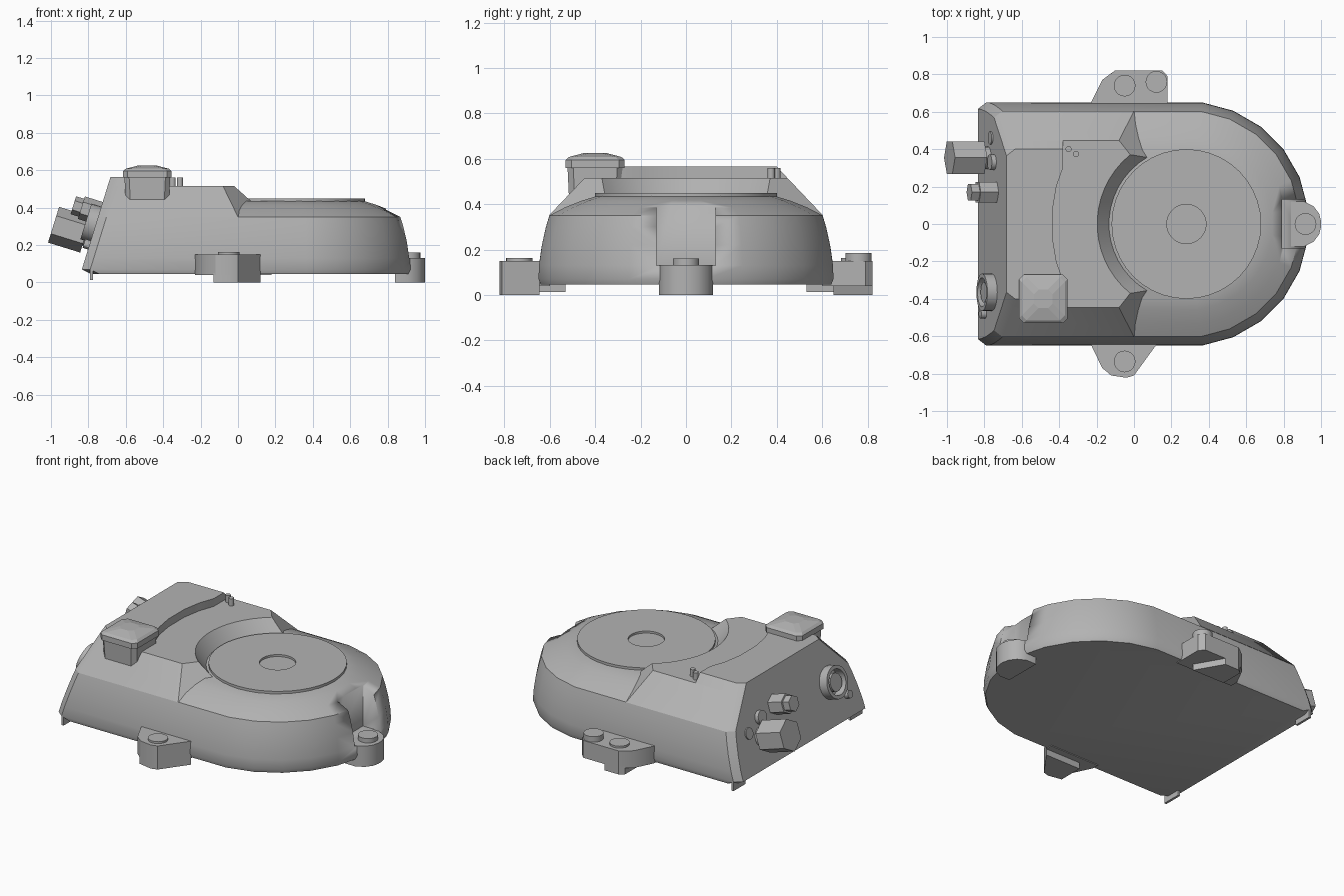
import bpy, bmesh, math
from mathutils import Vector, Matrix

if "Cube" in bpy.data.objects:
    bpy.data.objects.remove(bpy.data.objects["Cube"], do_unlink=True)

GREY = (0.45, 0.45, 0.45, 1)
mat = bpy.data.materials.new("cast grey")
mat.use_nodes = True
mat.diffuse_color = GREY
mat.node_tree.nodes["Principled BSDF"].inputs["Base Color"].default_value = GREY
mat.node_tree.nodes["Principled BSDF"].inputs["Roughness"].default_value = 0.6

CX = 0.28  # centre of the round end


def loft(name, rings, matrix=None, closed=False, angle=30):
    """Skin equal-length rings; cap the ends, or join last to first."""
    bm = bmesh.new()
    rows = [[bm.verts.new(p) for p in ring] for ring in rings]
    n = len(rows[0])
    pairs = list(zip(rows, rows[1:] + rows[:1])) if closed else list(zip(rows, rows[1:]))
    for a, b in pairs:
        for i in range(n):
            j = (i + 1) % n
            bm.faces.new((a[i], a[j], b[j], b[i]))
    if not closed:
        bm.faces.new(rows[0][::-1])
        bm.faces.new(rows[-1])
    bmesh.ops.recalc_face_normals(bm, faces=bm.faces)
    if matrix:
        bm.transform(matrix)
    me = bpy.data.meshes.new(name)
    bm.to_mesh(me)
    bm.free()
    me.materials.append(mat)
    ob = bpy.data.objects.new(name, me)
    bpy.context.scene.collection.objects.link(ob)
    bpy.ops.object.select_all(action='DESELECT')
    ob.select_set(True)
    bpy.context.view_layer.objects.active = ob
    bpy.ops.object.shade_smooth_by_angle(angle=math.radians(angle))
    return ob


def circle(r, z, n=24, x=0, y=0, turn=0):
    return [(x + r * math.cos(2 * math.pi * i / n + turn),
             y + r * math.sin(2 * math.pi * i / n + turn), z) for i in range(n)]


def prism(name, outline, z0, z1):
    return loft(name, [[(x, y, z) for x, y in outline] for z in (z0, z1)])


def box(name, x0, x1, y0, y1, z0, z1):
    return prism(name, [(x0, y0), (x1, y0), (x1, y1), (x0, y1)], z0, z1)


def pin(name, x, y, r, z0, z1):
    return loft(name, [circle(r, z, 20, x, y) for z in (z0, z1)])


def mirrored(half):
    """Close a half outline (y > 0) with its reflection."""
    return half + [(p[0], -p[1], *p[2:]) for p in reversed(half)]


def end_x(z):
    return -0.835 + (z - 0.07) * 0.31


# Main casing: stadium rings, wide at the base and domed at the round end
def stadium(z, r, xe):
    half = [(xe, r - 0.035, z), (xe + 0.045, r, z)]
    for k in range(6):
        a = math.radians(82.5 - 15 * k)
        half.append((CX + r * 1.008 * math.cos(a), r * 1.008 * math.sin(a), z))
    return mirrored(half)


levels = [(0.045, 0.64), (0.07, 0.65), (0.13, 0.648), (0.22, 0.635), (0.30, 0.617),
          (0.35, 0.602), (0.385, 0.535), (0.415, 0.46), (0.435, 0.395)]
casing = loft("casing", [stadium(z, r, -0.785 if z < 0.05 else end_x(z))
                         for z, r in levels], angle=35)

# Pocket above the end lug
cutter = box("pocket_cutter", 0.79, 1.1, -0.13, 0.13, 0.13, 0.7)
cutter.hide_render = True
mod = casing.modifiers.new("pocket", 'BOOLEAN')
mod.object = cutter
mod.solver = 'EXACT'
bpy.context.view_layer.objects.active = casing
bpy.ops.object.modifier_apply(modifier=mod.name)
bpy.data.objects.remove(cutter, do_unlink=True)


# Raised rear block with a conical bite around the disc
def block_ring(z, w, front, r, start, arc_z):
    xe = end_x(z)
    half = [(xe, w - 0.035, z), (xe + 0.045, w, z), (front, w, z)]
    for k in range(8):
        a = math.radians(start + (180 - start) * k / 7.5)
        half.append((CX + r * math.cos(a), r * math.sin(a), arc_z))
    return mirrored(half)


loft("rear_block", [block_ring(0.35, 0.604, 0.0, 0.41, 120, 0.43),
                    block_ring(0.515, 0.447, -0.08, 0.477, 129, 0.515)])


# Upper step on the rear block
def step_ring(z, w):
    xe = end_x(z)
    return mirrored([(xe, w - 0.035, z), (xe + 0.045, w, z), (-0.38, w, z),
                     (-0.38, 0.3, z), (-0.415, 0.2, z), (-0.435, 0.08, z)])


loft("upper_step", [step_ring(0.515, 0.447), step_ring(0.565, 0.4)])

# Round disc with a sunken centre hole
loft("disc", [circle(r, z, 40, CX) for r, z in
              ((0.4, 0.42), (0.4, 0.45), (0.105, 0.45), (0.105, 0.437))])

# Mounting lugs with pins
front = [(-0.23, -0.6), (-0.23, -0.645), (-0.17, -0.77), (-0.12, -0.81),
         (-0.04, -0.822), (0.0, -0.81), (0.12, -0.645), (0.12, -0.6)]
prism("front_lug", front, 0.04, 0.15)
prism("front_foot", [(-0.13, -0.645), (-0.13, -0.805), (-0.04, -0.822),
                     (0.0, -0.81), (0.12, -0.645)], 0, 0.05)
pin("front_pin", -0.05, -0.735, 0.058, 0.14, 0.162)
back = [(-0.23, 0.6), (-0.23, 0.65), (-0.17, 0.77), (-0.1, 0.822),
        (0.15, 0.822), (0.18, 0.79), (0.18, 0.6)]
prism("back_lug", back, 0.04, 0.15)
prism("back_foot", [(-0.13, 0.65), (-0.13, 0.8), (-0.1, 0.822), (0.0, 0.822), (0.1, 0.65)], 0, 0.05)
pin("back_pin", -0.05, 0.74, 0.058, 0.14, 0.162)
pin("back_tall_pin", 0.12, 0.76, 0.058, 0.14, 0.185)
prism("end_lug", mirrored([(0.84, 0.12), (0.91, 0.12), (0.96, 0.095), (0.99, 0.055),
                           (1.0, 0.015)]), 0, 0.132)
pin("end_pin", 0.917, 0, 0.058, 0.12, 0.16)

# Small lips under the square end
for side, y in (("left", 0.53), ("right", -0.65)):
    box(side + "_lip", -0.79, -0.775, y, y + 0.12, 0.012, 0.07)


# Capped box on the sloping shoulder
def chamfered(w, z, c=0.025):
    pts = [(w, w - c), (w - c, w), (c - w, w), (-w, w - c),
           (-w, c - w), (c - w, -w), (w - c, -w), (w, c - w)]
    return [(x - 0.485, y - 0.4, z) for x, y in pts]


loft("shoulder_box", [chamfered(w, z) for w, z in
                      ((0.115, 0.415), (0.122, 0.565))], angle=20)
loft("shoulder_cap", [chamfered(w, z) for w, z in
                      ((0.13, 0.56), (0.13, 0.595), (0.115, 0.608), (0.05, 0.625))], angle=10)

# Twin pegs on top
for i, (x, y) in enumerate(((-0.35, 0.4), (-0.31, 0.375))):
    pin("peg_%d" % (i + 1), x, y, 0.016, 0.5, 0.56)


# Fittings standing out of the sloping end face
def on_end(y, z):
    normal = Vector((-1, 0, 0.31)).normalized()
    up = Vector((0.31, 0, 1)).normalized()
    rot = Matrix((up, normal.cross(up), normal)).transposed().to_4x4()
    return Matrix.Translation((end_x(z), y, z)) @ rot


def fitting(name, y, z, r, d0, d1, n):
    return loft(name, [circle(r, d, n) for d in (d0, d1)], on_end(y, z))


fitting("large_hex_bolt", 0.355, 0.245, 0.1, 0.035, 0.215, 6)
fitting("large_bolt_neck", 0.355, 0.245, 0.06, -0.02, 0.04, 16)
fitting("upper_plug", 0.33, 0.35, 0.042, -0.02, 0.025, 16)
fitting("small_hex_bolt", 0.17, 0.37, 0.063, -0.02, 0.1, 6)
fitting("small_bolt_tip", 0.17, 0.37, 0.05, 0.09, 0.145, 6)
fitting("side_plug", 0.46, 0.3, 0.035, -0.02, 0.008, 16)
fitting("small_knob", -0.48, 0.2, 0.025, -0.02, 0.03, 12)
loft("port_ring", [circle(r, d) for r, d in
                   ((0.1, -0.02), (0.1, 0.055), (0.078, 0.055), (0.078, -0.02))],
     on_end(-0.365, 0.31), closed=True)
fitting("port_core", -0.365, 0.31, 0.055, -0.02, 0.045, 20)
